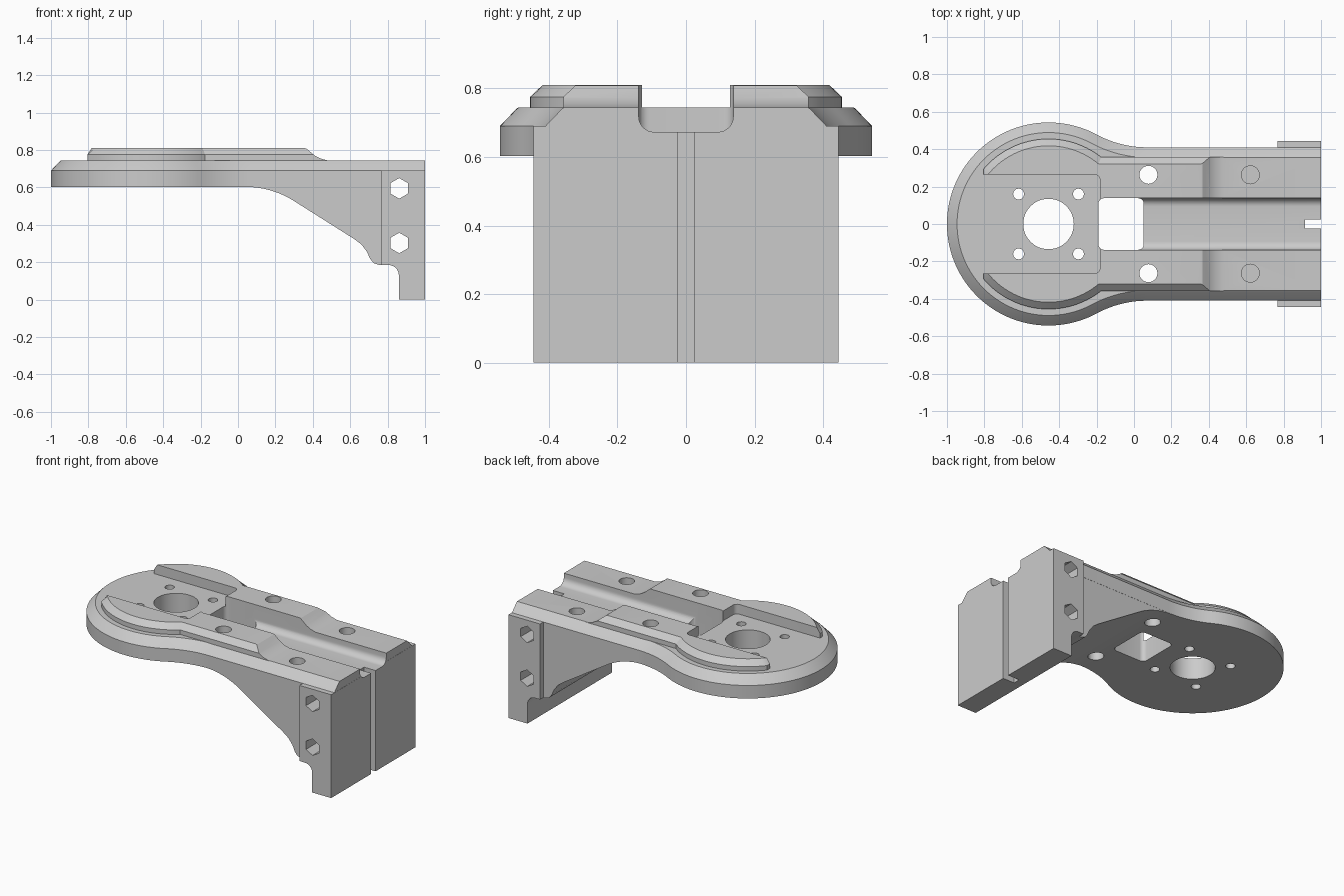
import bpy, bmesh
from math import sin, cos, asin, pi, radians, sqrt

if "Cube" in bpy.data.objects:
    bpy.data.objects.remove(bpy.data.objects["Cube"], do_unlink=True)

grey = bpy.data.materials.new("plain grey")
grey.use_nodes = True
COLOUR = (0.6, 0.6, 0.6, 1)
grey.diffuse_color = COLOUR
grey.node_tree.nodes["Principled BSDF"].inputs["Base Color"].default_value = COLOUR


def arc(cx, cy, r, a0, a1, n=16):
    return [(cx + r * cos(a0 + (a1 - a0) * i / n), cy + r * sin(a0 + (a1 - a0) * i / n))
            for i in range(n + 1)]


def loft(name, rings):
    """Closed solid through rings of equal point count."""
    bm = bmesh.new()
    loops = [[bm.verts.new(p) for p in ring] for ring in rings]
    n = len(loops[0])
    for a, b in zip(loops, loops[1:]):
        for i in range(n):
            j = (i + 1) % n
            bm.faces.new((a[i], a[j], b[j], b[i]))
    bm.faces.new(loops[0])
    bm.faces.new(loops[-1])
    bmesh.ops.recalc_face_normals(bm, faces=bm.faces)
    mesh = bpy.data.meshes.new(name)
    bm.to_mesh(mesh)
    bm.free()
    mesh.materials.append(grey)
    ob = bpy.data.objects.new(name, mesh)
    bpy.context.collection.objects.link(ob)
    return ob


def prism(name, pts, axis, lo, hi):
    place = {"x": lambda u, v, w: (w, u, v),
             "y": lambda u, v, w: (u, w, v),
             "z": lambda u, v, w: (u, v, w)}[axis]
    return loft(name, [[place(u, v, w) for u, v in pts] for w in (lo, hi)])


def box_pts(x0, x1, y0, y1, r=0.0):
    if not r:
        return [(x0, y0), (x1, y0), (x1, y1), (x0, y1)]
    corners = [(x1 - r, y1 - r), (x0 + r, y1 - r), (x0 + r, y0 + r), (x1 - r, y0 + r)]
    return [p for i, (x, y) in enumerate(corners)
            for p in arc(x, y, r, i * pi / 2, (i + 1) * pi / 2, 6)]


def combine(target, other, operation):
    """Apply a boolean and discard the tool object."""
    mod = target.modifiers.new("bool", "BOOLEAN")
    mod.operation, mod.object, mod.solver = operation, other, "EXACT"
    bpy.context.view_layer.objects.active = target
    bpy.ops.object.modifier_apply(modifier=mod.name)
    bpy.data.objects.remove(other, do_unlink=True)


CX = -0.457          # centre of the round end
R = 0.543            # its radius
HALF = 0.41          # half width of the arm


def plate_outline(d):
    """Round end blended into the straight arm, inset by d."""
    bx = 0.07
    br = ((bx - CX) ** 2 + HALF ** 2 - R ** 2) / (2 * (R - HALF))
    by = HALF + br
    ang = asin(by / (R + br))
    upper = [(0.999, HALF - d)]
    upper += arc(bx, by, br + d, -pi / 2, ang - pi, 14)
    upper += arc(CX, 0, R - d, ang, pi, 48)[1:]
    return upper + [(x, -y) for x, y in reversed(upper[:-1])]


# Chamfered top plate
plate = loft("bracket", [[(x, y, z) for x, y in plate_outline(d)]
                         for d, z in ((0, 0.603), (0, 0.69), (0.046, 0.738), (0.054, 0.745))])

# Sloping web below the arm
web = [(0.04, 0.65)] + arc(0.04, 0.12, 0.483, pi / 2, radians(57.5), 14)
web += [(0.62, 0.325), (0.66, 0.295), (0.69, 0.255), (0.705, 0.22), (0.725, 0.195),
        (0.755, 0.185), (0.9, 0.185), (0.9, 0.65)]
combine(plate, prism("web", web, "y", -0.409, 0.409), "UNION")

# Wide end block with a foot
block = [(0.767, 0.69), (0.767, 0.185)] + arc(0.805, 0.13, 0.055, pi / 2, 0, 8)
block += [(0.86, 0), (1, 0), (1, 0.69)]
combine(plate, prism("end_block", block, "y", -0.445, 0.445), "UNION")


# Raised rails with a chamfered outer edge and a ramped end
def rail_outline(d):
    r, top = 0.455 - d, 0.358 - d
    pts = arc(CX, 0, r, pi - asin((0.295 - 0.5 * d) / r), asin(top / r), 32)
    pts += [(0.49, top), (0.49, 0.1), (-0.182, 0.1)]
    pts += arc(-0.212, 0.235, 0.03, 0, pi / 2, 6)
    return pts + [(-0.805 + 0.6 * d, 0.265)]


for side in (1, -1):
    rail = loft("rail", [[(x, y * side, z) for x, y in rail_outline(d)]
                         for d, z in ((0, 0.72), (0, 0.775), (0.037, 0.81))])
    ramp = [(0.35, 0.9), (0.35, 0.811), (0.365, 0.808), (0.38, 0.796), (0.41, 0.771),
            (0.44, 0.755), (0.48, 0.744), (0.6, 0.735), (0.6, 0.9)]
    combine(rail, prism("ramp_cut", ramp, "y", -1, 1), "DIFFERENCE")
    combine(plate, rail, "UNION")

# Long channel with rounded floor, and the window through the plate
channel = [(0.138, 0.95), (-0.138, 0.95)]
channel += arc(-0.093, 0.718, 0.045, pi, 1.5 * pi, 8)
channel += arc(0.093, 0.718, 0.045, 1.5 * pi, 2 * pi, 8)
cuts = [prism("channel_cut", channel, "x", 0.0, 1.2),
        prism("window_cut", box_pts(-0.19, 0.052, -0.138, 0.138, 0.03), "z", 0.3, 0.95),
        prism("slot_cut", box_pts(0.915, 1.1, -0.023, 0.023), "z", -0.1, 0.95)]


# Round holes
def hole(x, y, r, bottom, n=32):
    cuts.append(prism("hole_cut", arc(x, y, r, 0, 2 * pi, n)[:-1], "z", bottom, 0.95))


hole(CX, 0, 0.135, 0.3, 48)
for sy in (1, -1):
    for sx in (1, -1):
        hole(CX + 0.16 * sx, 0.16 * sy, 0.029, 0.3, 24)
    hole(0.077, 0.263 * sy, 0.048, 0.3)
    hole(0.622, 0.263 * sy, 0.048, 0.6)

# Hexagonal cross holes through the end block
for z in (0.595, 0.303):
    cuts.append(prism("hex_cut", arc(0.862, z, 0.055, pi / 2, 2.5 * pi, 6)[:-1], "y", -1, 1))

for cutter in cuts:
    combine(plate, cutter, "DIFFERENCE")

bpy.ops.object.select_all(action="DESELECT")
plate.select_set(True)
bpy.context.view_layer.objects.active = plate
bpy.ops.object.shade_smooth_by_angle(angle=radians(25))
